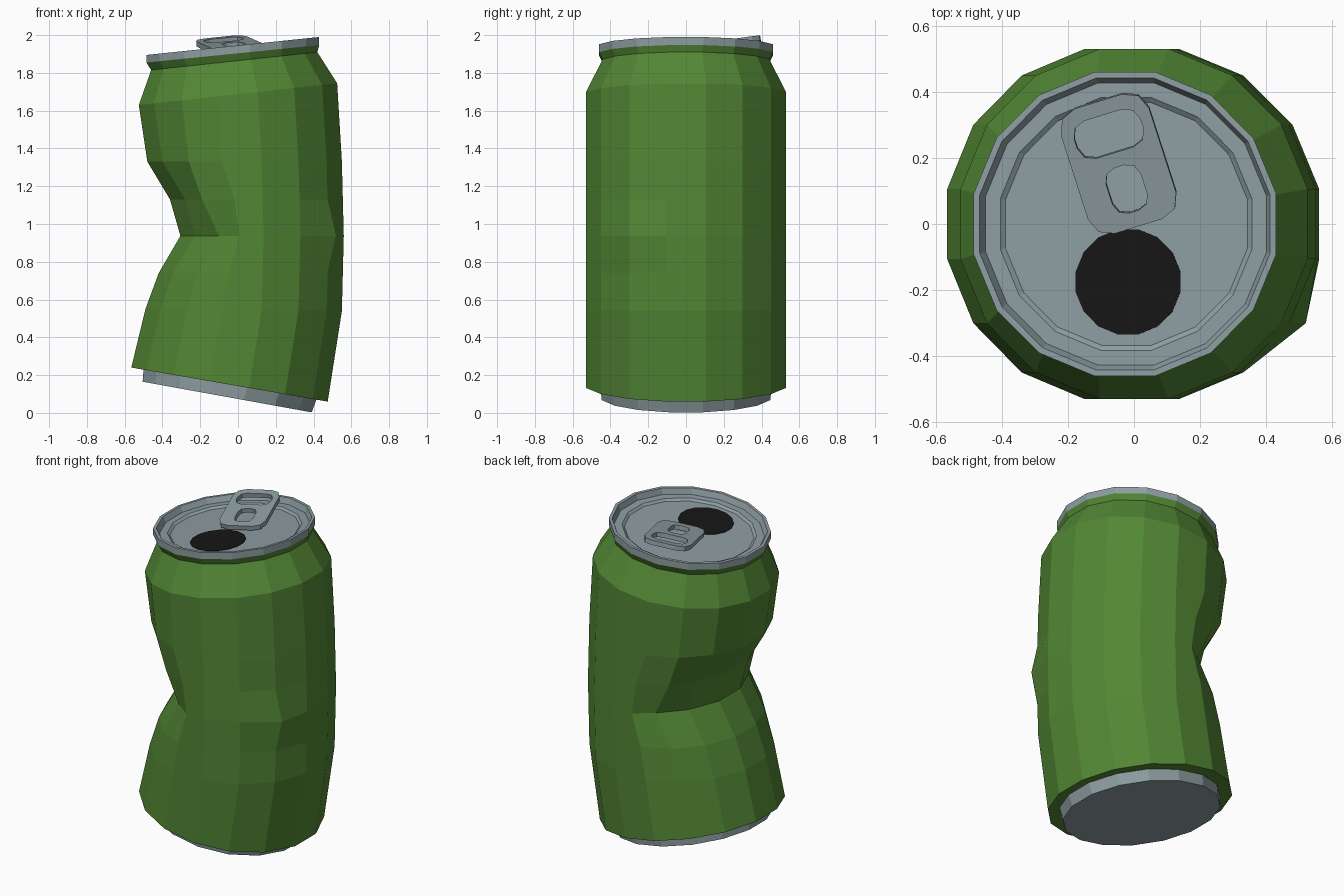
import bpy, bmesh
from math import cos, sin, pi, radians, atan2
from mathutils import Matrix, Vector

if "Cube" in bpy.data.objects:
    bpy.data.objects.remove(bpy.data.objects["Cube"])

N = 16
STEP = 2 * pi / N
FLAT = cos(STEP / 2)


def material(name, rgb):
    m = bpy.data.materials.new(name)
    m.diffuse_color = (*rgb, 1)
    m.use_nodes = True
    m.node_tree.nodes["Principled BSDF"].inputs["Base Color"].default_value = m.diffuse_color
    return m


green = material("green_paint", (0.085, 0.24, 0.035))
metal = material("bare_metal", (0.27, 0.34, 0.36))
black = material("black", (0.008, 0.008, 0.008))


def ring(left, right, ry, push=()):
    """16-gon through two silhouette points; push moves the left columns in."""
    pts = []
    for i in range(N):
        a = (i + 0.5) * STEP
        t = 0.5 + 0.5 * cos(a) / FLAT
        x = left[0] + (right[0] - left[0]) * t
        z = left[1] + (right[1] - left[1]) * t
        k = min(abs(i - 7), abs(i - 8))
        if k < len(push):
            x += push[k]
        pts.append(Vector((x, ry * sin(a), z)))
    return pts


def loft(name, rings, mat, cap_first=False, cap_last=False):
    bm = bmesh.new()
    vs = [[bm.verts.new(p) for p in r] for r in rings]
    for a, b in zip(vs, vs[1:]):
        for i in range(N):
            j = (i + 1) % N
            bm.faces.new((a[i], a[j], b[j], b[i]))
    if cap_first:
        bm.faces.new(vs[0][::-1])
    if cap_last:
        bm.faces.new(vs[-1])
    me = bpy.data.meshes.new(name)
    bm.to_mesh(me)
    bm.free()
    me.materials.append(mat)
    ob = bpy.data.objects.new(name, me)
    bpy.context.collection.objects.link(ob)
    return ob


# Bent and dented can wall
R = 0.54
base_top = ring((-0.50, 0.23), (0.415, 0.07), 0.462)
neck = ring((-0.485, 1.855), (0.43, 1.947), 0.469)
wall = [
    base_top,
    ring((-0.565, 0.24), (0.475, 0.06), R),
    ring((-0.51, 0.55), (0.55, 0.54), R, (0.02, 0.02, 0.01)),
    ring((-0.505, 0.74), (0.555, 0.74), R, (0.085, 0.08, 0.06, 0.03)),
    ring((-0.50, 0.937), (0.56, 0.937), R, (0.195, 0.19, 0.17, 0.085)),
    ring((-0.505, 1.13), (0.555, 1.13), R, (0.145, 0.145, 0.085, 0.06)),
    ring((-0.51, 1.33), (0.55, 1.33), R, (0.03, 0.03, 0.02)),
    ring((-0.525, 1.63), (0.525, 1.745), R),
    ring((-0.46, 1.815), (0.42, 1.91), 0.45),
    neck,
]
wall[4][14].x += 0.04   # small crease on the right
loft("can_body", wall, green)

# Metal foot
loft("can_base", [ring((-0.505, 0.165), (0.39, 0.003), 0.455), base_top],
     metal, cap_first=True)

# Lid frame: origin at the rim centre, tilted with the rim
tilt = atan2(0.095, 0.915)
frame = Matrix.Translation((-0.0275, 0, 1.9425)) @ Matrix.Rotation(-tilt, 4, 'Y')


def disc_ring(r, h, cx=0, cy=0):
    return [frame @ Vector((cx + r * cos((i + 0.5) * STEP),
                            cy + r * sin((i + 0.5) * STEP), h)) for i in range(N)]


# Rim and recessed lid
lid = [neck] + [disc_ring(r, h) for r, h in
                ((0.469, 0), (0.45, 0), (0.435, -0.035), (0.39, -0.035), (0.375, -0.047))]
loft("rim_and_lid", lid, metal, cap_last=True)

# Drinking opening
loft("opening", [disc_ring(0.162, -0.046, 0.005, -0.175),
                 disc_ring(0.162, -0.043, 0.005, -0.175)], black, cap_last=True)

# Pull tab: rounded outline with two holes
cu = bpy.data.curves.new("pull_tab", 'CURVE')
cu.dimensions = '2D'
cu.fill_mode = 'BOTH'
cu.extrude = 0.014


def rounded_rect(cy, w, l, r):
    pts = []
    for q, (sx, sy) in enumerate(((1, 1), (-1, 1), (-1, -1), (1, -1))):
        for s in range(3):
            a = (q + s / 2) * pi / 2
            pts.append((sx * (w / 2 - r) + r * cos(a), cy + sy * (l / 2 - r) + r * sin(a)))
    sp = cu.splines.new('POLY')
    sp.points.add(len(pts) - 1)
    for p, (x, y) in zip(sp.points, pts):
        p.co = (x, y, 0, 1)
    sp.use_cyclic_u = True


rounded_rect(0, 0.28, 0.40, 0.065)
rounded_rect(0.096, 0.21, 0.12, 0.045)
rounded_rect(-0.081, 0.11, 0.145, 0.04)
tab = bpy.data.objects.new("pull_tab", cu)
bpy.context.collection.objects.link(tab)
tab.matrix_world = (frame @ Matrix.Translation((-0.018, 0.184, 0.008))
                    @ Matrix.Rotation(radians(17), 4, 'Z')
                    @ Matrix.Rotation(radians(9.5), 4, 'X'))
cu.materials.append(metal)
bpy.ops.object.select_all(action='DESELECT')
bpy.context.view_layer.objects.active = tab
tab.select_set(True)
bpy.ops.object.convert(target='MESH')
for p in bpy.context.object.data.polygons:
    p.use_smooth = False
